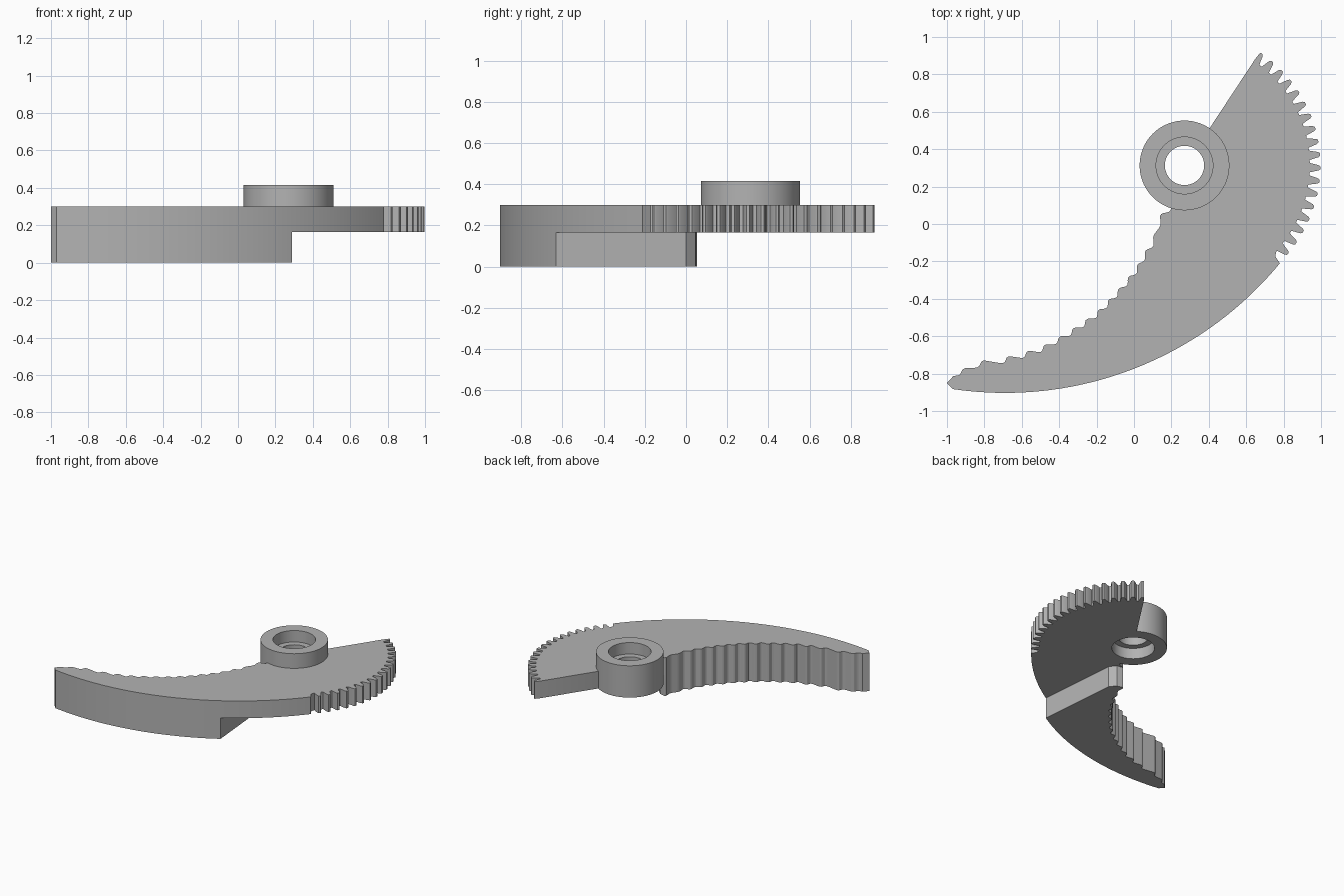
import bpy, bmesh
from math import sin, cos, radians, sqrt
from mathutils import Vector

cube = bpy.data.objects.get("Cube")
if cube:
    bpy.data.objects.remove(cube)

HUB = Vector((0.27, 0.313))
TOP, STEP, HUB_TOP = 0.3, 0.165, 0.415

grey = bpy.data.materials.new("plain grey")
grey.use_nodes = True
grey.diffuse_color = (0.45, 0.45, 0.45, 1)
grey.node_tree.nodes["Principled BSDF"].inputs["Base Color"].default_value = grey.diffuse_color


def polar(angle, radius):
    a = radians(angle)
    return HUB + Vector((cos(a), sin(a))) * radius


def prism(name, outline, z0, z1):
    bm = bmesh.new()
    face = bm.faces.new([bm.verts.new((p[0], p[1], z0)) for p in outline])
    new = bmesh.ops.extrude_face_region(bm, geom=[face])["geom"]
    bmesh.ops.translate(bm, vec=(0, 0, z1 - z0),
                        verts=[g for g in new if isinstance(g, bmesh.types.BMVert)])
    bmesh.ops.recalc_face_normals(bm, faces=bm.faces)
    mesh = bpy.data.meshes.new(name)
    bm.to_mesh(mesh)
    bm.free()
    mesh.materials.append(grey)
    obj = bpy.data.objects.new(name, mesh)
    bpy.context.collection.objects.link(obj)
    return obj


def disc(name, radius, z0, z1):
    return prism(name, [polar(i * 5, radius) for i in range(72)], z0, z1)


def combine(obj, other, operation):
    mod = obj.modifiers.new(operation, 'BOOLEAN')
    mod.operation, mod.solver, mod.object = operation, 'EXACT', other
    bpy.ops.object.select_all(action='DESELECT')
    bpy.context.view_layer.objects.active = obj
    obj.select_set(True)
    bpy.ops.object.modifier_apply(modifier=mod.name)
    bpy.data.objects.remove(other)


def rounded(points, size):
    """Replace each inner corner of a path with a short curve."""
    out = [points[0]]
    for a, b, c in zip(points, points[1:], points[2:]):
        p = b + (a - b).normalized() * min(size, (a - b).length * 0.45)
        q = b + (c - b).normalized() * min(size, (c - b).length * 0.45)
        for t in (0, 0.33, 0.67, 1):
            out.append(p * (1 - t) ** 2 + b * 2 * t * (1 - t) + q * t * t)
    return out + [points[-1]]


# Gear teeth around the hub centre, running clockwise
PITCH = 5.65
TOOTH = [(-0.38, 0.67), (-0.2, 0.717), (-0.1, 0.727),
         (0.1, 0.727), (0.2, 0.717), (0.38, 0.67)]
outline = [Vector((0.405, 0.513)), Vector((0.65, 0.885))]
for k in range(18):
    for offset, radius in TOOTH:
        if k or offset > -0.2:
            outline.append(polar(55.5 - PITCH * (k + offset), radius))
outline.append(Vector((0.755, -0.172)))

# Long outer arc
ARC_X, ARC_Y, ARC_R = -0.69, 1.003, 1.906
for i in range(49):
    x = 0.78 - 1.75 * i / 48
    outline.append(Vector((x, ARC_Y - sqrt(ARC_R ** 2 - (x - ARC_X) ** 2))))
outline.append(Vector((-1, -0.85)))

# Stepped grip teeth along the inner edge
crests = [(0.136, 0.054), (0.1, -0.065), (0.055, -0.14), (0.013, -0.215),
          (-0.035, -0.278), (-0.088, -0.342), (-0.14, -0.4), (-0.195, -0.455),
          (-0.26, -0.505), (-0.33, -0.553), (-0.403, -0.598), (-0.483, -0.643),
          (-0.574, -0.675), (-0.68, -0.705), (-0.815, -0.727), (-0.916, -0.77)]
inner = [polar(-107, 0.2), Vector((0.195, 0.065))]
for i, crest in enumerate(crests):
    t = i / (len(crests) - 1)
    crest = Vector(crest)
    inner += [crest, crest + Vector((0.01 - 0.025 * t, -0.06 + 0.02 * t))]
inner.append(Vector((-0.965, -0.812)))
outline += reversed(rounded(inner, 0.022))

# Close the outline inside the hub ring
outline += [polar(a, 0.2) for a in range(-97, 56, 10)]

# Body with the hub joined and the underside step cut away
body = prism("toothed_lever", outline, 0, TOP)
combine(body, disc("hub", 0.24, 0, HUB_TOP), 'UNION')
step = [(0.296, -0.7), (0.235, 0), (0.195, 0.045), (0.12, 0.06), (-0.1, 0.06),
        (-0.1, 1.1), (1.2, 1.1), (1.2, -0.7)]
combine(body, prism("step_cutter", step, -0.2, STEP), 'DIFFERENCE')

# Through hole with a wider bore above and below the lip
for radius, z0, z1 in ((0.105, 0, 0.6), (0.152, 0.325, 0.6), (0.152, 0, 0.25)):
    combine(body, disc("bore_cutter", radius, z0, z1), 'DIFFERENCE')

bpy.ops.object.select_all(action='DESELECT')
body.select_set(True)
bpy.context.view_layer.objects.active = body
bpy.ops.object.shade_smooth_by_angle(angle=radians(25))
